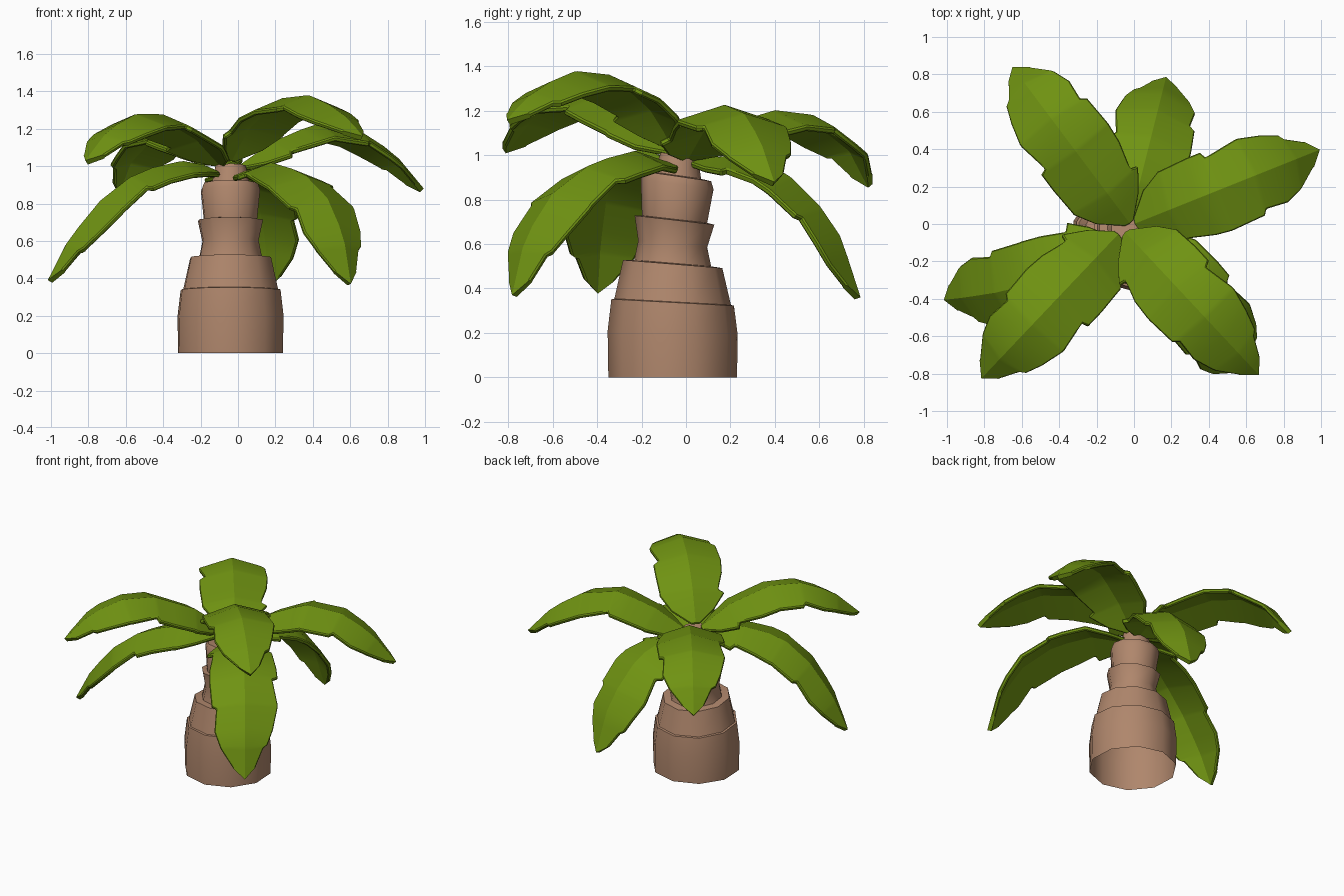
import bpy
import bmesh
from math import sin, cos, pi, radians
from mathutils import Vector

if "Cube" in bpy.data.objects:
    bpy.data.objects.remove(bpy.data.objects["Cube"])


def make_material(name, rgb):
    mat = bpy.data.materials.new(name)
    mat.use_nodes = True
    mat.diffuse_color = (*rgb, 1)
    bsdf = next(n for n in mat.node_tree.nodes if n.type == 'BSDF_PRINCIPLED')
    bsdf.inputs["Base Color"].default_value = (*rgb, 1)
    bsdf.inputs["Roughness"].default_value = 0.8
    return mat


BARK = make_material("bark brown", (0.43, 0.24, 0.15))
LEAF = make_material("leaf green", (0.16, 0.29, 0.006))


def finish(name, bm, mat, angle):
    mesh = bpy.data.meshes.new(name)
    bm.to_mesh(mesh)
    bm.free()
    mesh.materials.append(mat)
    obj = bpy.data.objects.new(name, mesh)
    bpy.context.collection.objects.link(obj)
    bpy.ops.object.select_all(action='DESELECT')
    obj.select_set(True)
    bpy.context.view_layer.objects.active = obj
    bpy.ops.object.shade_smooth_by_angle(angle=radians(angle))
    return obj


# Trunk: stepped rings as (height, apothem), tilting more higher up, open below
RINGS = [(0, .276), (.2, .279), (.337, .263), (.34, .25), (.51, .213),
         (.514, .165), (.6, .148), (.708, .171), (.712, .14), (.87, .156),
         (.905, .143), (.909, .1), (1.0, .08)]
SIDES = 10
bm = bmesh.new()
rows = []
for z, apothem in RINGS:
    radius = apothem / cos(pi / SIDES)
    cy = -.06 + .03 * max(0, z - .6) / .4
    row = []
    for i in range(SIDES):
        a = 2 * pi * (i + .5) / SIDES + radians(3)
        y = radius * sin(a)
        row.append(bm.verts.new((-.04 + radius * cos(a), cy + y, z - .16 * z * y)))
    rows.append(row)
for low, high in zip(rows, rows[1:]):
    for i in range(SIDES):
        j = (i + 1) % SIDES
        bm.faces.new((low[i], low[j], high[j], high[i]))
bm.faces.new(rows[-1])
finish("trunk", bm, BARK, 50)

# Frond outline: (share of length, left half-width, right half-width) with notches
OUTLINE = [(0, .03, .03), (.08, .15, .14), (.18, .215, .22), (.2, .215, .18),
           (.33, .225, .22), (.42, .225, .23), (.44, .19, .23), (.6, .22, .22),
           (.62, .22, .19), (.74, .19, .2), (.83, .155, .165), (.85, .125, .155),
           (.94, .075, .08), (1, 0, 0)]


def along(path, u):
    """Point at share u of the length of a polyline, extended past its ends."""
    lengths = [(b - a).length for a, b in zip(path, path[1:])]
    left = u * sum(lengths)
    for i, length in enumerate(lengths):
        if left <= length or i == len(lengths) - 1:
            return path[i].lerp(path[i + 1], left / length)
        left -= length


def frond(name, base, tip, rib, bend=0):
    """Folded leaf over a midrib of (reach, height) pairs, bowed sideways by bend."""
    start = Vector((*base, 0))
    heading = (Vector((*tip, 0)) - start).normalized()
    side = Vector((-heading.y, heading.x, 0))
    path = [start + heading * r + side * bend * sin(pi * r / rib[-1][0]) + Vector((0, 0, z))
            for r, z in rib]
    bm = bmesh.new()
    rows = []
    for u, wl, wr in OUTLINE:
        mid = along(path, u)
        tangent = (along(path, u + .05) - along(path, u - .05)).normalized()
        up = tangent.cross(side).normalized()
        if u == 1:
            rows.append([bm.verts.new(mid)] * 3)
            continue
        rows.append([bm.verts.new(mid + side * wl - up * wl * .3),
                     bm.verts.new(mid),
                     bm.verts.new(mid - side * wr - up * wr * .3)])
    for a, b in zip(rows, rows[1:]):
        for k in (0, 1):
            # The last row is a single point, so drop repeated corners
            bm.faces.new(list(dict.fromkeys((a[k], a[k + 1], b[k + 1], b[k]))))
    # Thicken downwards
    bmesh.ops.recalc_face_normals(bm, faces=bm.faces[:])
    if sum(f.normal.z for f in bm.faces) < 0:
        bmesh.ops.reverse_faces(bm, faces=bm.faces[:])
    bmesh.ops.solidify(bm, geom=bm.faces[:], thickness=.028)
    bmesh.ops.recalc_face_normals(bm, faces=bm.faces[:])
    # Soften the rim
    rim = [e for e in bm.edges if len(e.link_faces) == 2 and e.calc_face_angle() > 1.1
           and abs(e.link_faces[0].calc_area() - e.link_faces[1].calc_area()) > .002]
    bmesh.ops.bevel(bm, geom=rim, offset=.007, segments=1, affect='EDGES',
                    clamp_overlap=True)
    finish(name, bm, LEAF, 32)


# Upper fronds
frond("front_left_upper_frond", (-.05, -.04), (.67, -.81),
      [(0, 1.04), (.1, 1.18), (.23, 1.3), (.5, 1.39), (.7, 1.37), (.93, 1.26), (1.05, 1.16)])
frond("front_right_frond", (-.08, -.05), (-.82, -.83),
      [(0, 1.02), (.2, 1.17), (.5, 1.29), (.7, 1.275), (.89, 1.195), (1.07, 1.03)])
frond("back_right_frond", (-.02, 0), (-.65, .84),
      [(0, 1.02), (.2, 1.13), (.53, 1.21), (.72, 1.18), (.94, 1.04), (1.05, .87)])
frond("back_left_frond", (0, 0), (1, .4),
      [(0, 1.0), (.2, 1.13), (.45, 1.23), (.7, 1.19), (.9, 1.07), (1.07, .88)])

# Lower, drooping fronds
frond("back_lower_frond", (-.02, .02), (.17, .78),
      [(0, .98), (.2, 1.0), (.4, .95), (.56, .83), (.7, .63), (.79, .36)])
frond("front_left_lower_frond", (0, -.05), (.6, -.78),
      [(0, .96), (.25, 1.02), (.5, .97), (.72, .84), (.88, .63), (.95, .37)],
      bend=.03)
frond("right_lower_frond", (-.1, -.09), (-1, -.4),
      [(0, .97), (.15, 1.03), (.33, 1.02), (.53, .94), (.68, .83), (.86, .61), (.97, .39)],
      bend=.07)
